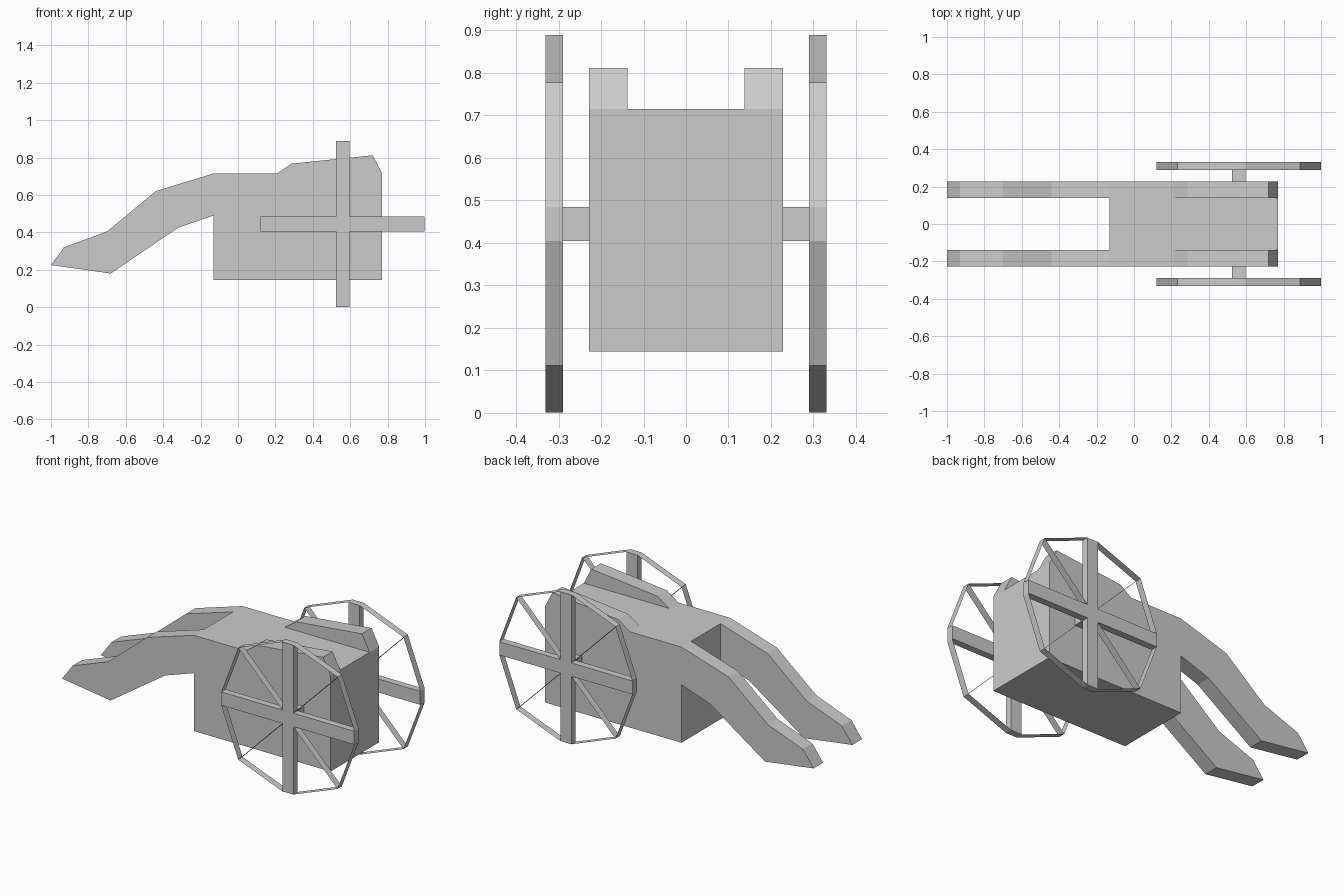
import bpy, bmesh

if "Cube" in bpy.data.objects:
    bpy.data.objects.remove(bpy.data.objects["Cube"])

WX, WZ = 0.56, 0.445          # wheel centre
HX, HZ, R = 0.036, 0.04, 0.4445   # spoke half sizes, wheel reach


def new_object(name, bm):
    bmesh.ops.recalc_face_normals(bm, faces=bm.faces)
    mesh = bpy.data.meshes.new(name)
    bm.to_mesh(mesh)
    bm.free()
    ob = bpy.data.objects.new(name, mesh)
    bpy.context.scene.collection.objects.link(ob)
    return ob


def add_prism(bm, profile, y0, y1):
    """Closed x-z outline extruded along y."""
    face = bm.faces.new([bm.verts.new((x, y0, z)) for x, z in profile])
    ext = bmesh.ops.extrude_face_region(bm, geom=[face], use_keep_orig=True)
    verts = [g for g in ext["geom"] if isinstance(g, bmesh.types.BMVert)]
    bmesh.ops.translate(bm, verts=verts, vec=(0, y1 - y0, 0))


def add_ribbon(bm, path, y0, y1):
    """Thin open strip following an x-z path."""
    rows = [[bm.verts.new((x, y, z)) for y in (y0, y1)] for x, z in path]
    for a, b in zip(rows, rows[1:]):
        bm.faces.new((a[0], a[1], b[1], b[0]))


def rect(x0, x1, z0, z1):
    return [(x0, z0), (x1, z0), (x1, z1), (x0, z1)]


# Body with handles and side rails: one side outline, full width
outline = [(-1.0, 0.225), (-0.68, 0.18), (-0.32, 0.425), (-0.13, 0.49),
           (-0.13, 0.145), (0.77, 0.145), (0.77, 0.715), (0.72, 0.812),
           (0.285, 0.767), (0.21, 0.715), (-0.13, 0.715), (-0.44, 0.62),
           (-0.70, 0.405), (-0.93, 0.32)]
bm = bmesh.new()
add_prism(bm, outline, -0.228, 0.228)
body = new_object("body_with_handles", bm)

# Gaps between the two handles and between the two rails
for name, box in (("handle_gap", rect(-1.2, -0.13, 0.0, 1.0)),
                  ("rail_gap", rect(0.21, 0.9, 0.715, 1.0))):
    bm = bmesh.new()
    add_prism(bm, box, -0.138, 0.138)
    cutter = new_object(name + "_cutter", bm)
    cutter.hide_render = True
    cutter.hide_set(True)
    mod = body.modifiers.new(name, "BOOLEAN")
    mod.operation = "DIFFERENCE"
    mod.solver = "EXACT"
    mod.object = cutter

# Wheels: solid cross spokes, thin octagonal rim and thin diagonal spokes
plus = [(sx * x, sz * z) for sx, sz, pts in (
    (1, 1, [(R - .007, HZ), (HX, HZ), (HX, R)]),
    (-1, 1, [(HX, R), (HX, HZ), (R - .005, HZ)]),
    (-1, -1, [(R - .005, HZ), (HX, HZ), (HX, R)]),
    (1, -1, [(HX, R), (HX, HZ), (R - .007, HZ)])) for x, z in pts]
for side, s in (("front", -1), ("back", 1)):
    y0, y1 = s * 0.29, s * 0.331
    bm = bmesh.new()
    add_prism(bm, [(WX + x, WZ + z) for x, z in plus], y0, y1)
    for sx in (-1, 1):
        for sz in (-1, 1):
            pt = lambda x, z: (WX + sx * x, WZ + sz * z)
            corner = pt(0.327, 0.333)
            add_ribbon(bm, [pt(HX, R), corner, pt(R - .006, HZ)], y0, y1)
            add_ribbon(bm, [pt(HX, HZ), corner], y0, y1)
    new_object(side + "_wheel", bm)

    # Axle stub
    bm = bmesh.new()
    add_prism(bm, rect(WX - HX, WX + HX, WZ - HZ, WZ + HZ), s * 0.228, y0)
    new_object(side + "_axle", bm)
